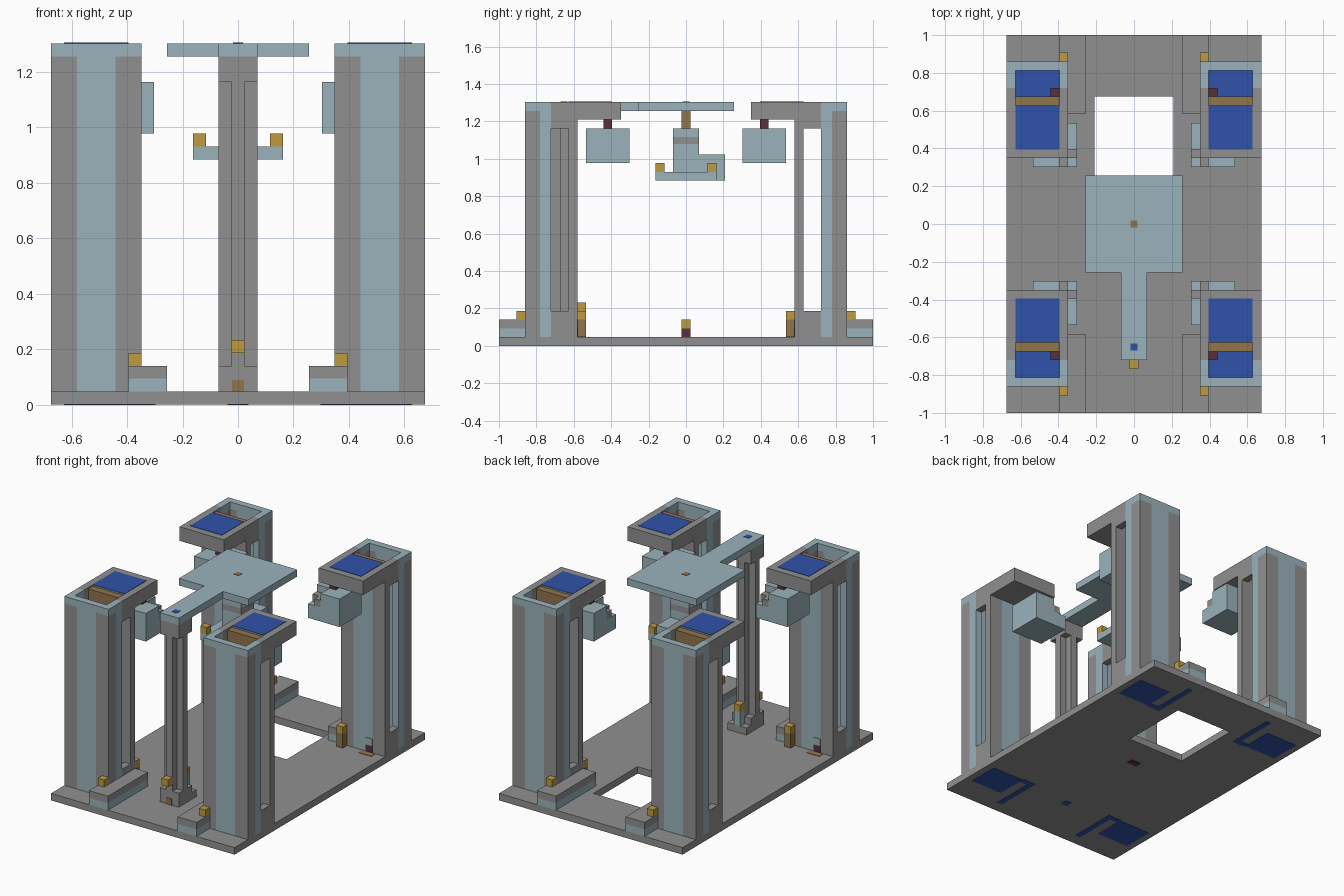
import bpy
import bmesh

UNIT = 2 / 43  # the whole model sits on one block grid

default_cube = bpy.data.objects.get("Cube")
if default_cube:
    bpy.data.objects.remove(default_cube, do_unlink=True)

COLOURS = {
    "grey_stone": (0.28, 0.28, 0.28),
    "pale_blue": (0.33, 0.45, 0.50),
    "gold": (0.52, 0.33, 0.05),
    "brown": (0.28, 0.18, 0.07),
    "dark_red": (0.10, 0.03, 0.045),
    "royal_blue": (0.03, 0.085, 0.40),
}
GREY, PALE, GOLD, BROWN, RED, ROYAL = range(len(COLOURS))
materials = []
for colour_name, rgb in COLOURS.items():
    mat = bpy.data.materials.new(colour_name)
    mat.use_nodes = True
    mat.diffuse_color = (*rgb, 1)
    shader = mat.node_tree.nodes["Principled BSDF"]
    shader.inputs["Base Color"].default_value = (*rgb, 1)
    shader.inputs["Roughness"].default_value = 0.9
    materials.append(mat)


def build(name, boxes, sx=1, sy=1):
    """Make one object from (colour, x range, y range, z range) boxes."""
    bm = bmesh.new()
    for colour, xs, ys, zs in boxes:
        made = bmesh.ops.create_cube(bm, size=1)["verts"]
        for v in made:
            v.co = [(sum(r) / 2 + c * (r[1] - r[0])) * UNIT * s
                    for c, r, s in zip(v.co, (xs, ys, zs), (sx, sy, 1))]
        for face in {f for v in made for f in v.link_faces}:
            face.material_index = colour
    bmesh.ops.recalc_face_normals(bm, faces=bm.faces)
    mesh = bpy.data.meshes.new(name)
    bm.to_mesh(mesh)
    bm.free()
    for mat in materials:
        mesh.materials.append(mat)
    obj = bpy.data.objects.new(name, mesh)
    bpy.context.collection.objects.link(obj)
    return obj


def build_corners(name, boxes):
    """Repeat a back-left part at all four corners."""
    for sy, depth in ((1, "back"), (-1, "front")):
        for sx, side in ((1, "left"), (-1, "right")):
            build(f"{depth}_{side}_{name}", boxes, sx, sy)


def mid(half, centre=0):
    return (centre - half, centre + half)


# Shared ranges of a tower, in grid units
WIDE = (7.5, 14.5)
SHAFT = (8.5, 13.5)
SIDES = ((7.5, 8.5), (13.5, 14.5))
STRIPES = ((GREY, (7.5, 9.5)), (PALE, (9.5, 12.5)), (GREY, (12.5, 14.5)))
OUTER, INNER = (17.5, 18.5), (12.5, 13.5)
WINDOW, BAND, EDGE = (13.5, 15.5), (15.5, 16.8), (16.8, 17.5)
TRIM = (27, 28)

# Base plate with a square opening
build("base_plate", [
    (GREY, mid(14.5), (-21.5, 4.5), (0, 1)),
    (GREY, mid(14.5), (14.5, 21.5), (0, 1)),
    (GREY, (4.5, 14.5), (4.5, 14.5), (0, 1)),
    (GREY, (-14.5, -4.5), (4.5, 14.5), (0, 1)),
])

# Hollow towers: striped end walls, windowed side walls, trimmed top
tower = [(colour, xs, OUTER, (1, 27)) for colour, xs in STRIPES]
tower += [(colour, xs, INNER, (1, 26)) for colour, xs in STRIPES]
tower.append((PALE, WIDE, OUTER, TRIM))
for xs in SIDES:
    tower += [
        (GREY, xs, WINDOW, (1, 4)),
        (GREY, xs, WINDOW, (25, 28)),
        (PALE, xs, BAND, (1, 28)),
        (GREY, xs, EDGE, (1, 27)),
        (PALE, xs, EDGE, TRIM),
    ]
build_corners("tower", tower)
build_corners("tower_overhang", [(GREY, WIDE, (7.5, 13.5), (26, 28))])
build_corners("overhang_panel", [(ROYAL, SHAFT, SHAFT, (28, 28.05))])
build_corners("shaft_bar", [(BROWN, SHAFT, (13.5, 14.5), (26, 27.8))])
build_corners("shaft_floor", [(ROYAL, SHAFT, (13.5, 17.5), (1, 1.1))])
build_corners("shaft_pin", [(RED, (8.5, 9.5), (14.5, 15.5), (1, 3))])

# Small hatch and floor spot at the inner foot of each tower
build_corners("tower_hatch", [
    (RED, (11.5, 12.5), (12.4, 12.5), (1, 2)),
    (PALE, (11.5, 12.5), (12.4, 12.5), (2, 3)),
])
build_corners("floor_spot", [(BROWN, (11, 13), (11.5, 12.4), (1, 1.05))])

# Stepped pod hanging below each overhang
build_corners("pod", [
    (PALE, (6.5, 11.5), (6.5, 11.5), (21, 23)),
    (GREY, (7.5, 8.5), (6.5, 7.5), (23, 24)),
    (GREY, (6.5, 7.5), (7.5, 8.5), (23, 24)),
    (PALE, (7.5, 8.5), (7.5, 8.5), (23, 24)),
    (PALE, (8.5, 11.5), (6.5, 8.5), (23, 25)),
    (PALE, (6.5, 11.5), (8.5, 11.5), (23, 25)),
])
build_corners("pod_rod", [(RED, (8.5, 9.5), (8.5, 9.5), (25, 26))])

# Low plinths beside the towers, with gold blocks
plinth = []
for colour, zs in ((PALE, (1, 2)), (GREY, (2, 3))):
    plinth += [(colour, (5.5, 7.5), (12.5, 21.5), zs),
               (colour, (7.5, 8.5), (18.5, 21.5), zs)]
build_corners("plinth", plinth)
build_corners("plinth_block", [(GOLD, (7.5, 8.5), (18.5, 19.5), (3, 4))])
build_corners("foot_block", [
    (BROWN, (7.5, 8.5), (11.5, 12.5), (1, 3)),
    (GOLD, (7.5, 8.5), (11.5, 12.5), (3, 4)),
])

# Cross-shaped post at the front, with foot and cap
POST = mid(1.5, -14)
build("front_post", [
    (GREY, mid(1.5), POST, (1, 3)),
    (GREY, mid(0.5), POST, (3, 25)),
    (GREY, (0.5, 1.5), mid(0.5, -14), (3, 25)),
    (GREY, (-1.5, -0.5), mid(0.5, -14), (3, 25)),
    (GREY, mid(1.5), POST, (25, 27)),
])
build("post_step", [
    (GREY, mid(1.5), (-12.5, -11.5), (1, 2)),
    (PALE, mid(0.5), (-12.5, -11.5), (2, 4)),
])
build("post_blocks", [(GOLD, mid(0.5), mid(0.5, y), (4, 5)) for y in (-16, -12)])
build("post_mark", [(BROWN, mid(0.45), (-15.6, -15.5), (1, 1.9))])

# Top platform with its arm and two dots
build("platform", [
    (PALE, mid(5.5), mid(5.5), TRIM),
    (PALE, mid(1.5), (-15.5, -5.5), TRIM),
])
build("platform_dot", [(BROWN, mid(0.4), mid(0.4), (28, 28.05))])
build("arm_dot", [(ROYAL, mid(0.4), mid(0.4, -14), (28, 28.05))])

# Hanging centre piece: rod, banded block, tray and corner blocks
build("centre_rod", [(BROWN, mid(0.5), mid(0.5), (25, 27))])
build("centre_block", [
    (PALE, mid(1.5), mid(1.5), (20, 23.2)),
    (GREY, mid(1.5), mid(1.5), (23.2, 24)),
    (PALE, mid(1.5), mid(1.5), (24, 25)),
    (PALE, mid(1.5), (1.5, 4.5), (20, 22)),
])
build("centre_tray", [
    (PALE, mid(3.5), mid(3.5), (19, 20)),
    (PALE, mid(1.5), (3.5, 4.5), (19, 20)),
])
build_corners("tray_block", [(GOLD, (2.5, 3.5), (2.5, 3.5), (20, 21))])

# Pin at the middle of the base
build("base_pin", [
    (RED, mid(0.5), mid(0.5), (1, 2)),
    (GOLD, mid(0.5), mid(0.5), (2, 3)),
])

# Painted marks on the underside
UNDER = (-0.04, 0)
build_corners("under_panel", [
    (ROYAL, SHAFT, (13, 17.5), UNDER),
    (ROYAL, (7.2, 8.5), (12.8, 13.6), UNDER),
    (ROYAL, (6.4, 7.2), (12.8, 19.8), UNDER),
])
build("under_post_dot", [(ROYAL, mid(0.5), mid(0.5, -14), UNDER)])
build("under_pin_mark", [(RED, mid(0.8), mid(0.5), UNDER)])
